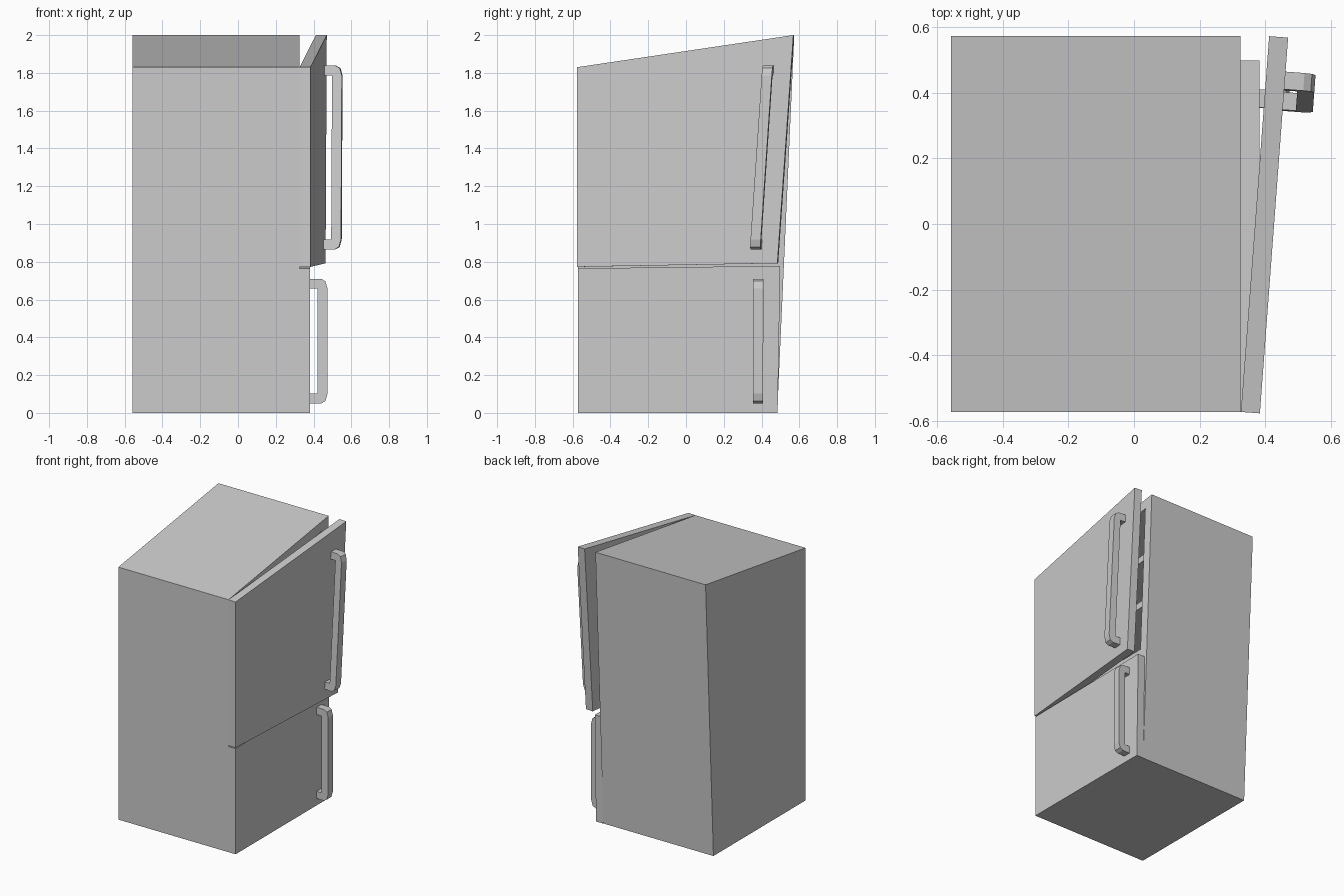
import bpy, bmesh, math
from mathutils import Matrix, Vector

if "Cube" in bpy.data.objects:
    bpy.data.objects.remove(bpy.data.objects["Cube"])

HINGE = Vector((0.325, -0.573, 0))
SWING = (Matrix.Translation(HINGE) @ Matrix.Rotation(math.radians(-4.3), 4, 'Z')
         @ Matrix.Translation(-HINGE))


def loft(name, loops, matrix=None):
    """Solid from equal-length closed loops, bridged in order and capped."""
    bm = bmesh.new()
    rings = [[bm.verts.new(p) for p in loop] for loop in loops]
    n = len(rings[0])
    for a, b in zip(rings, rings[1:]):
        for i in range(n):
            j = (i + 1) % n
            bm.faces.new((a[i], a[j], b[j], b[i]))
    bm.faces.new(rings[0])
    bm.faces.new(rings[-1])
    if matrix:
        bm.transform(matrix)
    bmesh.ops.recalc_face_normals(bm, faces=bm.faces)
    mesh = bpy.data.meshes.new(name)
    bm.to_mesh(mesh)
    bm.free()
    obj = bpy.data.objects.new(name, mesh)
    bpy.context.collection.objects.link(obj)
    return obj


def at_x(x, profile):
    return [(x, y, z) for y, z in profile]


# Skewed cabinet with the open upper compartment
outer = [(-0.573, 0), (0.483, 0), (0.573, 2.0), (-0.573, 1.83)]
opening = [(-0.51, 0.84), (0.455, 0.855), (0.505, 1.92), (-0.51, 1.77)]
loft("cabinet", [at_x(-0.558, outer), at_x(0.325, outer),
                 at_x(0.325, opening), at_x(-0.48, opening)])

# Shelves follow the slanted compartment
left_b, right_b, right_t, left_t = [Vector(p) for p in opening]
for i, t in enumerate((0.31, 0.64)):
    s = t + 0.045
    profile = [left_b.lerp(left_t, t), right_b.lerp(right_t, t),
               right_b.lerp(right_t, s), left_b.lerp(left_t, s)]
    loft(f"shelf_{i + 1}", [at_x(-0.48, profile), at_x(0.315, profile)])

# Closed lower door and ajar upper door
lower = [(-0.573, 0), (0.485, 0), (0.499, 0.778), (-0.573, 0.765)]
upper = [(-0.573, 0.773), (0.491, 0.792), (0.576, 2.0), (-0.573, 1.83)]
loft("lower_door", [at_x(0.325, lower), at_x(0.382, lower)])
loft("upper_door", [at_x(0.326, upper), at_x(0.384, upper)], SWING)


def handle(name, x, z0, z1, y0, y1, matrix=None):
    """Bracket handle with chamfered corners, leaning from y0 to y1."""
    half = [(0, 0), (0.06, 0), (0.083, 0.013), (0.094, 0.052)]
    inner = [(0.042, 0.052), (0, 0.052)]
    prof = [(x + a, z0 + b) for a, b in half]
    prof += [(x + a, z1 - b) for a, b in reversed(half)]
    prof += [(x + a, z1 - b) for a, b in reversed(inner)]
    prof += [(x + a, z0 + b) for a, b in inner]
    lean = (y1 - y0) / (z1 - z0)
    loft(name, [[(px, y0 + w + lean * (pz - z0), pz) for px, pz in prof]
                for w in (0, 0.054)], matrix)


# Handles
handle("lower_handle", 0.38, 0.05, 0.71, 0.354, 0.356)
handle("upper_handle", 0.382, 0.865, 1.838, 0.352, 0.418, SWING)
